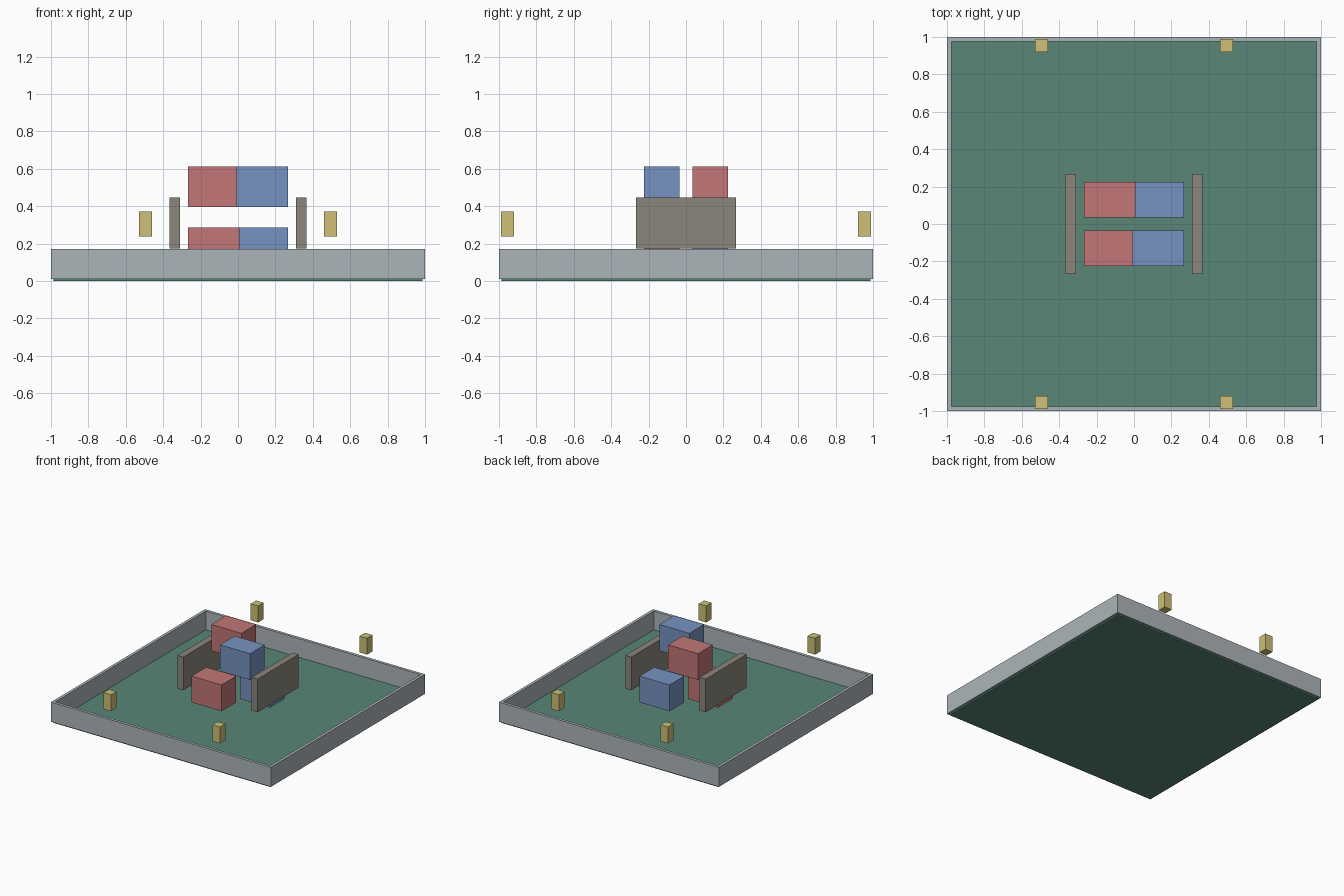
import bpy, bmesh

if "Cube" in bpy.data.objects:
    bpy.data.objects.remove(bpy.data.objects["Cube"])


def material(name, rgb):
    mat = bpy.data.materials.new(name)
    mat.diffuse_color = (*rgb, 1)
    mat.use_nodes = True
    mat.node_tree.nodes["Principled BSDF"].inputs["Base Color"].default_value = mat.diffuse_color
    return mat


GREEN = material("field_green", (0.10, 0.24, 0.18))
WALL = material("wall_grey", (0.41, 0.46, 0.49))
STONE = material("panel_grey", (0.26, 0.24, 0.20))
RED = material("red", (0.54, 0.18, 0.18))
BLUE = material("blue", (0.18, 0.29, 0.54))
YELLOW = material("yellow", (0.62, 0.53, 0.18))


def finish(name, bm, mat):
    bmesh.ops.recalc_face_normals(bm, faces=bm.faces)
    mesh = bpy.data.meshes.new(name)
    bm.to_mesh(mesh)
    bm.free()
    mesh.materials.append(mat)
    obj = bpy.data.objects.new(name, mesh)
    bpy.context.collection.objects.link(obj)
    return obj


def box(name, centre, size, mat):
    bm = bmesh.new()
    bmesh.ops.create_cube(bm, size=1)
    bmesh.ops.scale(bm, vec=size, verts=bm.verts)
    obj = finish(name, bm, mat)
    obj.location = centre
    return obj


def square_ring(name, outer, inner, z0, z1, mat):
    bm = bmesh.new()
    corners = [(-1, -1), (1, -1), (1, 1), (-1, 1)]
    out, inn = [[bm.verts.new((x * r, y * r, z0)) for x, y in corners]
                for r in (outer, inner)]
    for i in range(4):
        j = (i + 1) % 4
        bm.faces.new((out[i], out[j], inn[j], inn[i]))
    top = bmesh.ops.extrude_face_region(bm, geom=bm.faces[:], use_keep_orig=True)
    verts = [g for g in top["geom"] if isinstance(g, bmesh.types.BMVert)]
    bmesh.ops.translate(bm, vec=(0, 0, z1 - z0), verts=verts)
    return finish(name, bm, mat)


# Field floor and its perimeter wall
box("field_floor", (0, 0, 0.009), (1.972, 1.972, 0.018), GREEN)
square_ring("perimeter_wall", 1.0, 0.976, 0.011, 0.172, WALL)

# Upright side panels
for side, sx in (("left", -1), ("right", 1)):
    box(f"{side}_panel", (sx * 0.338, 0, 0.310), (0.055, 0.533, 0.272), STONE)

# Four goal blocks, colours checkered between the two levels
LOW, HIGH = 0.178, 0.504
for name, sx, sy, z, mat in (
        ("low_red_block", -1, -1, LOW, RED),
        ("low_blue_block", 1, 1, LOW, BLUE),
        ("high_red_block", -1, 1, HIGH, RED),
        ("high_blue_block", 1, -1, HIGH, BLUE)):
    box(name, (sx * 0.1295, sy * 0.129, z), (0.273, 0.191, 0.216), mat)

# Yellow markers floating along the front and back walls
for row, sy in (("front", -1), ("back", 1)):
    for side, sx in (("left", -1), ("right", 1)):
        box(f"{row}_{side}_marker", (sx * 0.495, sy * 0.955, 0.305),
            (0.068, 0.07, 0.135), YELLOW)
